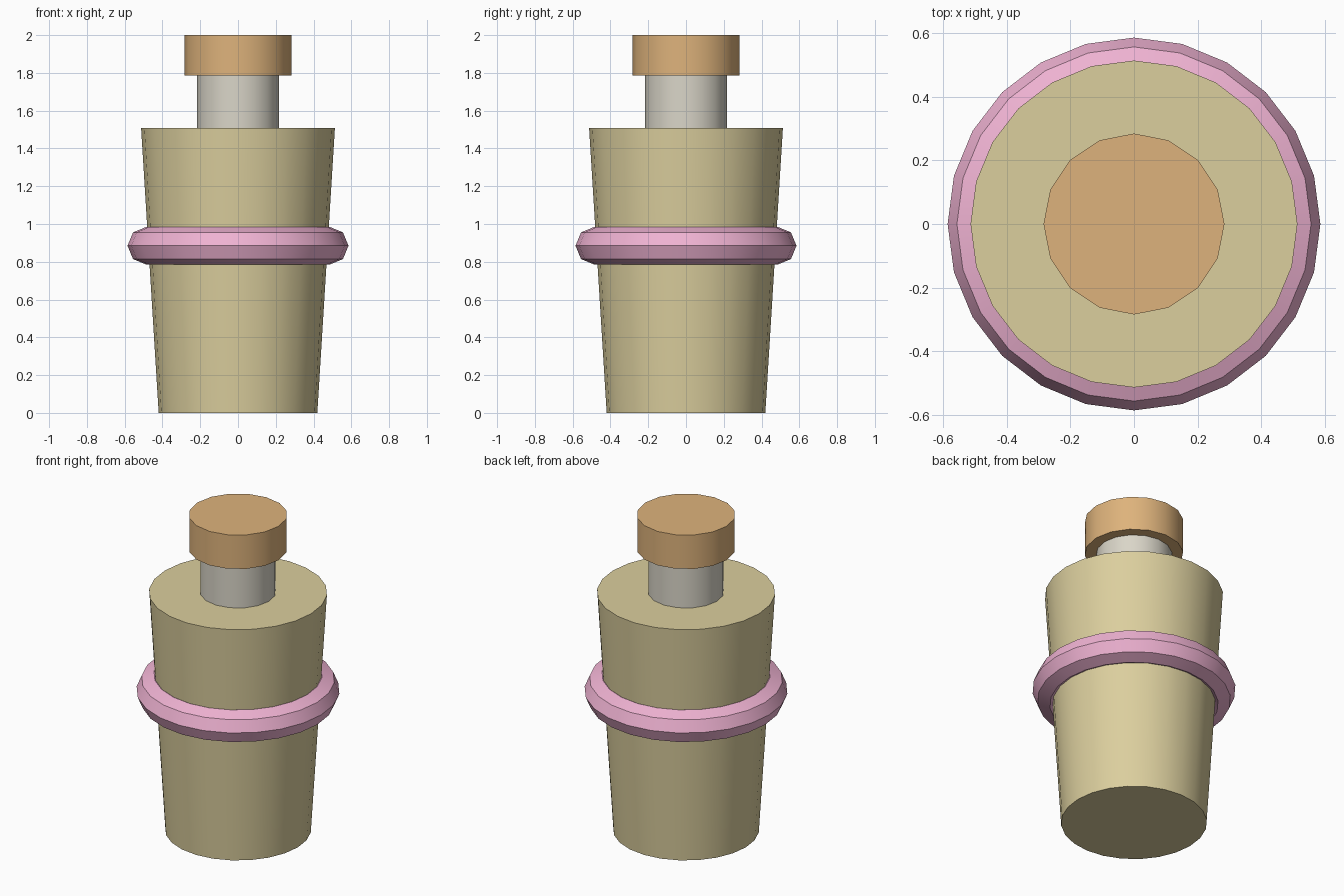
import bpy
import math

if "Cube" in bpy.data.objects:
    bpy.data.objects.remove(bpy.data.objects["Cube"])


def finish(name, color):
    """Name the active part, smooth its shallow edges and colour it."""
    obj = bpy.context.object
    obj.name = name
    bpy.ops.object.shade_smooth_by_angle(angle=math.radians(30))
    mat = bpy.data.materials.new(name + "_material")
    mat.diffuse_color = (*color, 1)
    mat.use_nodes = True
    mat.node_tree.nodes["Principled BSDF"].inputs["Base Color"].default_value = mat.diffuse_color
    obj.data.materials.append(mat)


def frustum(name, sides, r_bottom, r_top, z0, z1, color):
    bpy.ops.mesh.primitive_cone_add(vertices=sides, radius1=r_bottom, radius2=r_top,
                                    depth=z1 - z0, location=(0, 0, (z0 + z1) / 2))
    finish(name, color)


# Tapered bottle body, neck and stopper
frustum("bottle_body", 24, 0.42, 0.513, 0.0, 1.507, (0.71, 0.62, 0.34))
frustum("bottle_neck", 16, 0.218, 0.218, 1.48, 1.80, (0.70, 0.67, 0.58))
frustum("bottle_cap", 16, 0.284, 0.284, 1.785, 2.0, (0.73, 0.45, 0.20))

# Eight-sided band around the body
bpy.ops.mesh.primitive_torus_add(major_segments=24, minor_segments=8,
                                 major_radius=0.485, minor_radius=0.10,
                                 location=(0, 0, 0.885))
finish("body_band", (0.87, 0.45, 0.65))
